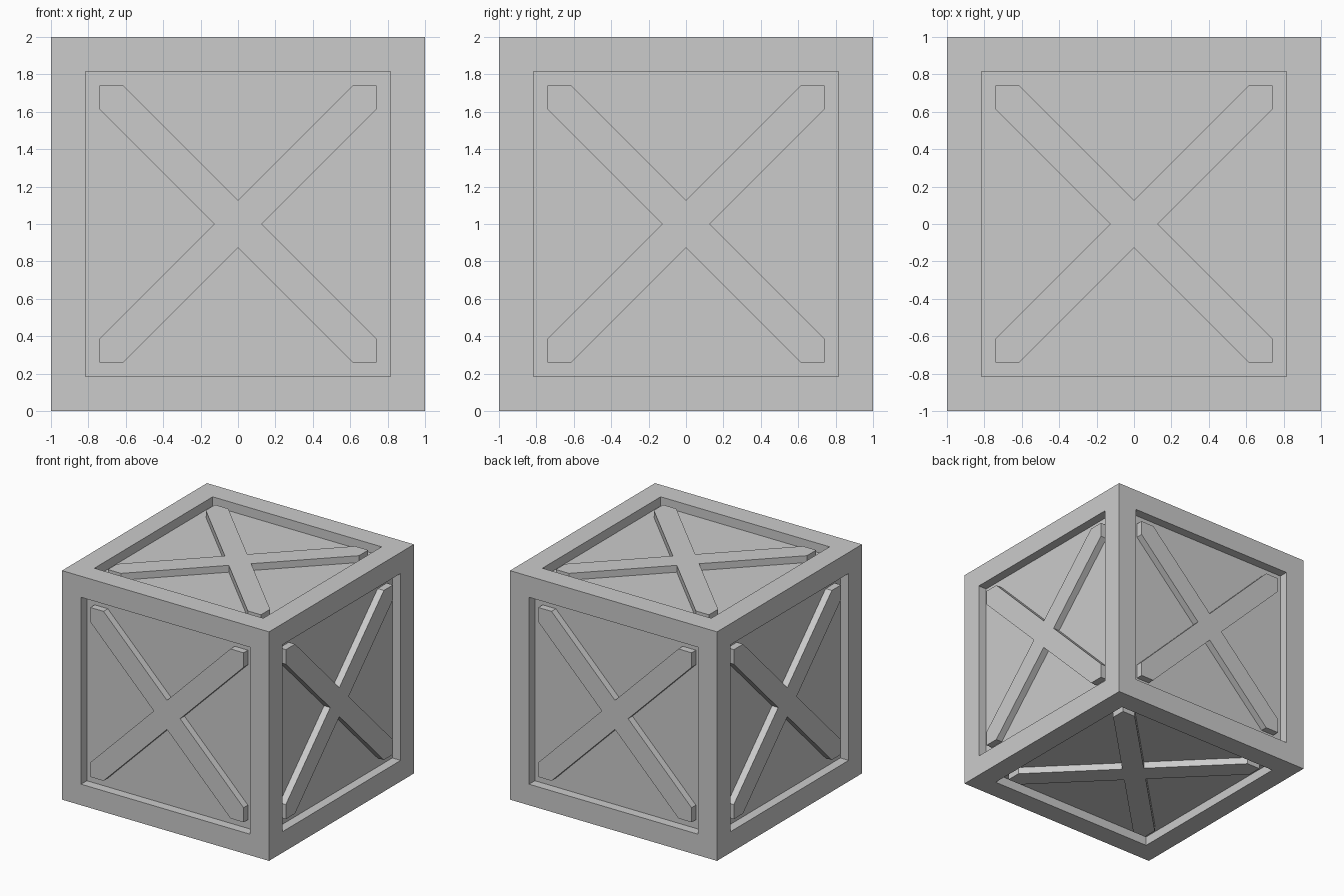
import bpy, bmesh
from mathutils import Matrix, Vector
from math import radians

if "Cube" in bpy.data.objects:
    bpy.data.objects.remove(bpy.data.objects["Cube"])

OPEN = 0.74      # half size of the framed opening
DEPTH = 0.08     # panel recess
BRACE = 0.02     # brace recess
HALF = 0.127     # brace half width measured along the axis


def make(name, bm):
    bmesh.ops.recalc_face_normals(bm, faces=bm.faces)
    me = bpy.data.meshes.new(name)
    bm.to_mesh(me)
    bm.free()
    ob = bpy.data.objects.new(name, me)
    ob.location.z = 1
    bpy.context.collection.objects.link(ob)
    return ob


# crate body: cube with a recessed panel on every side
bm = bmesh.new()
bmesh.ops.create_cube(bm, size=2)
for f in list(bm.faces):
    n = f.normal.copy()
    bmesh.ops.inset_individual(bm, faces=[f], thickness=1 - OPEN)
    ret = bmesh.ops.extrude_discrete_faces(bm, faces=[f])
    bmesh.ops.translate(bm, verts=ret["faces"][0].verts, vec=-n * DEPTH)
make("crate_body", bm)


# crossed braces: one X outline, extruded up from the panel
def cross_brace(name, rot):
    bm = bmesh.new()
    arm = [(HALF, 0), (OPEN, OPEN - HALF), (OPEN, OPEN), (OPEN - HALF, OPEN)]
    verts = []
    for q in range(4):
        turn = Matrix.Rotation(radians(90 * q), 3, 'Z')
        verts += [bm.verts.new(turn @ Vector((x, y, 1 - DEPTH))) for x, y in arm]
    face = bm.faces.new(verts)
    ret = bmesh.ops.extrude_face_region(bm, geom=[face])
    top = [v for v in ret["geom"] if isinstance(v, bmesh.types.BMVert)]
    bmesh.ops.translate(bm, verts=top, vec=(0, 0, DEPTH - BRACE))
    make(name, bm).rotation_euler = rot


for name, rx, ry in (("top", 0, 0), ("bottom", 180, 0), ("front", 90, 0),
                     ("back", -90, 0), ("right", 0, 90), ("left", 0, -90)):
    cross_brace(name + "_cross_brace", (radians(rx), radians(ry), 0))
